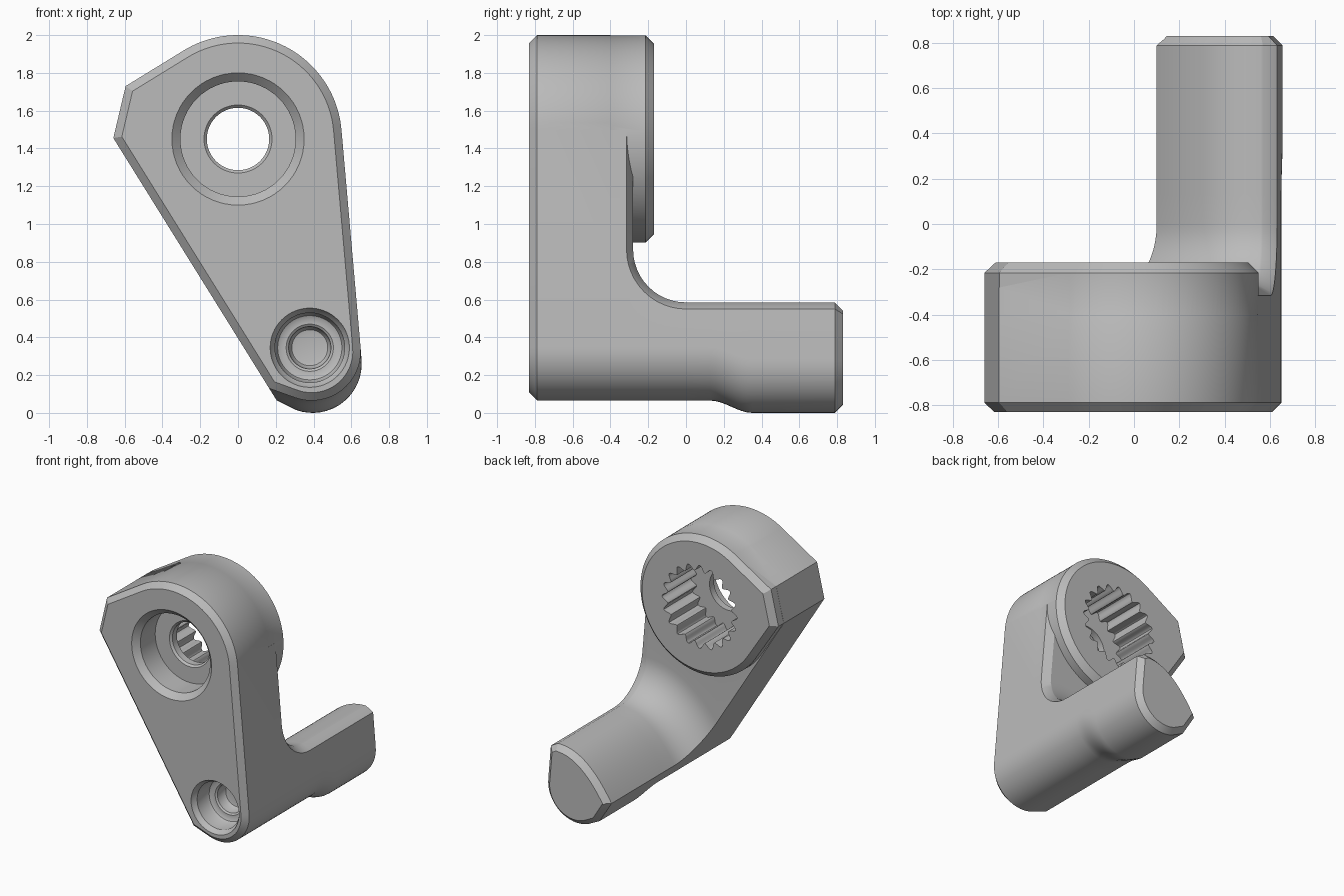
import bpy, bmesh
from math import sin, cos, pi, radians
from mathutils import Vector

if "Cube" in bpy.data.objects:
    bpy.data.objects.remove(bpy.data.objects["Cube"])

steel = bpy.data.materials.new("machined grey")
steel.use_nodes = True
grey = (0.5, 0.5, 0.5, 1)
steel.diffuse_color = grey
steel.node_tree.nodes["Principled BSDF"].inputs["Base Color"].default_value = grey

HUB, HUB_R = Vector((0, 1.45)), 0.55
FOOT, FOOT_R = Vector((0.39, 0.325)), 0.26
FRONT, ARM_BACK, HUB_BACK, END = -0.83, -0.28, -0.17, 0.83
HEEL = Vector((0.165, 0.13))          # lower left corner of the arm
CORNER = Vector((-0.66, 1.455))       # stop corner beside the hub
SHOULDER = Vector((-0.595, 1.73))
FILLET, PEG_TOP, PEG_LEFT = 0.28, 0.585, 0.234
ARC, STEPS = 48, 16


def polar(centre, r, degrees):
    a = radians(degrees)
    return centre + r * Vector((cos(a), sin(a)))


def hub_arc(a, b, n, r):
    return [polar(HUB, r, a + (b - a) * i / n) for i in range(n + 1)]


TANGENT = polar(HUB, HUB_R, 5)
SIDE = polar(FOOT, FOOT_R, 5)


def left_at(z):
    return HEEL.lerp(CORNER, (z - HEEL.y) / (CORNER.y - HEEL.y))


def right_at(z):
    return SIDE.lerp(TANGENT, (z - SIDE.y) / (TANGENT.y - SIDE.y))


def at(p, y):
    return Vector((p.x, y, p.y))


def face_outward(bm):
    bm.normal_update()
    bmesh.ops.recalc_face_normals(bm, faces=bm.faces[:])
    if bm.calc_volume(signed=True) < 0:
        bmesh.ops.reverse_faces(bm, faces=bm.faces[:])
    bm.normal_update()


def loft(name, rings, bevels=()):
    """Skin closed rings, cap the ends, chamfer the caps at the given y."""
    bm = bmesh.new()
    loops = [[bm.verts.new(p) for p in ring] for ring in rings]
    for a, b in zip(loops, loops[1:]):
        for i in range(len(a)):
            j = (i + 1) % len(a)
            bm.faces.new((a[i], a[j], b[j], b[i]))
    bm.faces.new(loops[0])
    bm.faces.new(loops[-1])
    bmesh.ops.remove_doubles(bm, verts=bm.verts[:], dist=0.0002)
    face_outward(bm)
    for y, size in bevels:
        rim = {e for f in bm.faces if all(abs(v.co.y - y) < 1e-4 for v in f.verts)
               for e in f.edges}
        bmesh.ops.bevel(bm, geom=list(rim), offset=size, segments=1,
                        affect='EDGES', profile=0.5)
    face_outward(bm)
    mesh = bpy.data.meshes.new(name)
    bm.to_mesh(mesh)
    bm.free()
    obj = bpy.data.objects.new(name, mesh)
    bpy.context.collection.objects.link(obj)
    mesh.materials.append(steel)
    return obj


def lower_edge(y, drop):
    """Rounded foot of the section, from the right side to the heel."""
    centre = FOOT + drop * Vector((0.005, -0.065))
    pts = [polar(centre, FOOT_R, 5 - 115 * i / STEPS) for i in range(STEPS + 1)]
    return [at(p, y) for p in pts + [HEEL + drop * Vector((0.04, -0.064))]]


def arm_section(y, back=False):
    """Whole arm outline; the back one is drawn in to leave an edge chamfer."""
    edge_y = ARM_BACK - 0.035 if back else y
    r = HUB_R - 0.06 if back else HUB_R
    top = [CORNER, SHOULDER] + hub_arc(121.5, 9, ARC, r) + [polar(HUB, r, 5)]
    return (lower_edge(y, 0) + [at(left_at(PEG_LEFT + FILLET), y)]
            + [at(p, y) for p in top]
            + [at(TANGENT, edge_y), at(right_at(PEG_TOP + FILLET), edge_y)])


def peg_section(y, t=pi / 2, drop=0):
    """Peg section; t sweeps the fillet between the arm and the peg."""
    rise = FILLET * (1 - sin(t))
    left = left_at(PEG_LEFT + rise)
    right = right_at(PEG_TOP + rise) - Vector((0.06, 0))
    n = ARC + 3
    top = []
    for i in range(n):
        f = i / n
        s = 1 - (1 - f) ** 2.2
        top.append(Vector((left.x + f * (right.x - left.x),
                           left.y + s * (right.y - left.y))))
    r = FILLET + 0.035
    edge = at(right_at(PEG_TOP + FILLET - r * sin(t)), y - 0.035 * cos(t))
    return (lower_edge(y, drop) + [at(left, y)] + [at(p, y) for p in top]
            + [at(right, y), edge, edge])


# Arm and peg in one skin
rings = [arm_section(FRONT), arm_section(-0.4), arm_section(ARM_BACK, True)]
for i in range(13):
    t = pi / 2 * i / 12
    rings.append(peg_section(-FILLET * cos(t), t))
for i in range(9):
    s = i / 8
    rings.append(peg_section(0.13 + 0.22 * s, drop=s * s * (3 - 2 * s)))
rings.append(peg_section(END, drop=1))
lever = loft("clamp_lever", rings, [(FRONT, 0.042), (END, 0.042)])

# Raised hub on the back
shift = Vector((0.001, 0))
hub_outline = [CORNER + shift, SHOULDER + shift] + hub_arc(121.5, -146, 96, HUB_R - 0.001)
hub = loft("hub", [[at(p, y) for p in hub_outline] for y in (-0.5, HUB_BACK)],
           [(HUB_BACK, 0.045)])


def turned(name, centre, profile, n=64):
    """Round cutter along y from (radius, y) pairs."""
    return loft(name, [[at(polar(centre, r, 360 * i / n), y) for i in range(n)]
                       for r, y in profile])


# Bores
front_bore = turned("front_bore", HUB, [
    (0.36, -0.84), (0.305, -0.785), (0.305, -0.6), (0.18, -0.6),
    (0.165, -0.585), (0.165, -0.45)])
pocket = turned("pocket", Vector((0.38, 0.345)), [
    (0.213, -0.84), (0.205, -0.815), (0.185, -0.79), (0.18, -0.68), (0.17, -0.66),
    (0.15, -0.65), (0.125, -0.65), (0.112, -0.64), (0.108, -0.58), (0.095, -0.56),
    (0.07, -0.555)])
TEETH, PER = 20, 10
spline = [polar(HUB, 0.305 + 0.024 * cos(2 * pi * i / PER), 360 * i / (TEETH * PER))
          for i in range(TEETH * PER)]
spline_bore = loft("spline_bore", [[at(p, y) for p in spline] for y in (-0.53, -0.1)])

bpy.context.view_layer.objects.active = lever
for tool, mode in ((hub, 'UNION'), (front_bore, 'DIFFERENCE'),
                   (spline_bore, 'DIFFERENCE'), (pocket, 'DIFFERENCE')):
    mod = lever.modifiers.new(tool.name, 'BOOLEAN')
    mod.object, mod.operation, mod.solver = tool, mode, 'EXACT'
    bpy.ops.object.modifier_apply(modifier=mod.name)
    bpy.data.objects.remove(tool)

bpy.ops.object.select_all(action='DESELECT')
lever.select_set(True)
bpy.ops.object.shade_smooth_by_angle(angle=radians(30))
